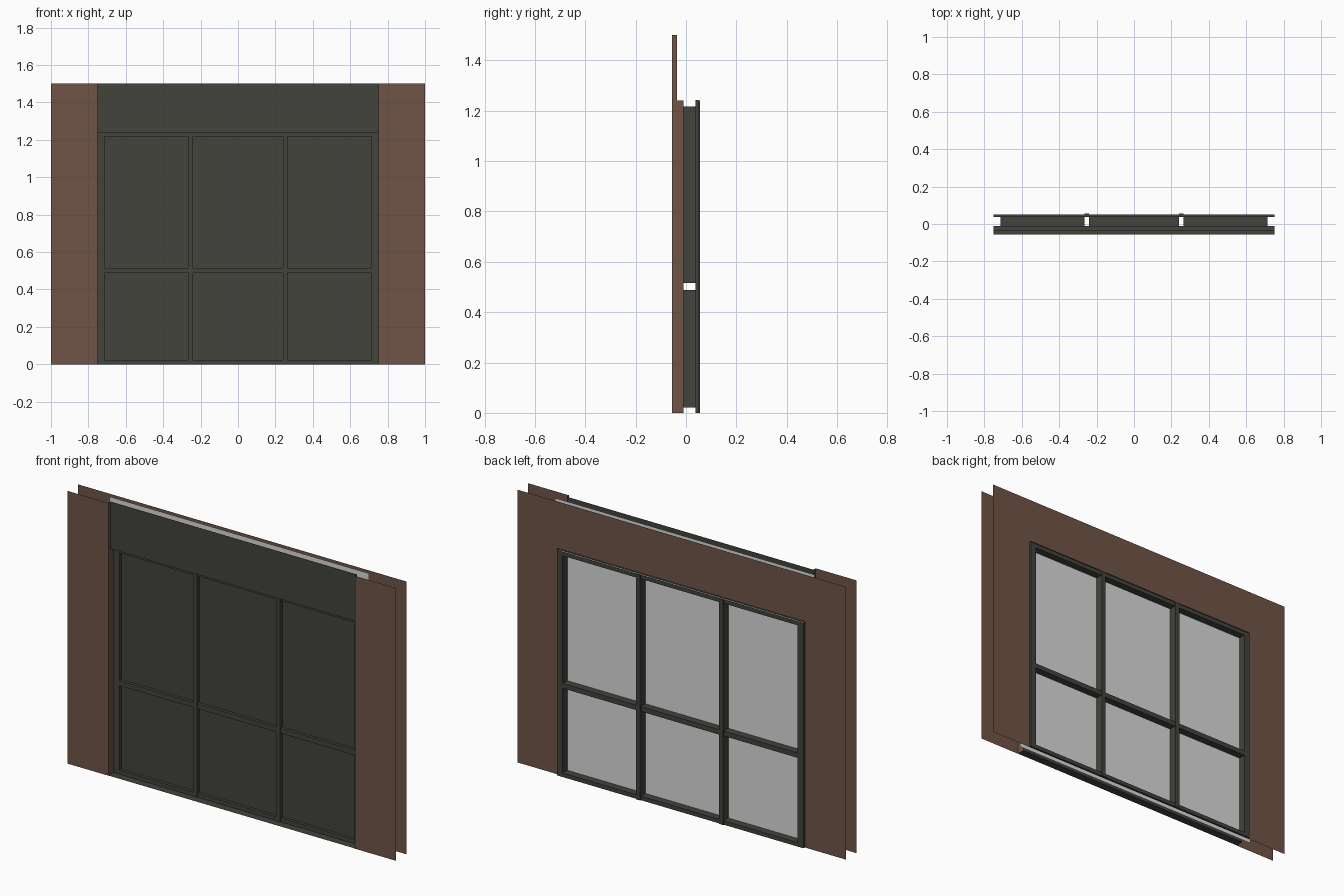
import bpy, bmesh
from mathutils import Vector

if "Cube" in bpy.data.objects:
    bpy.data.objects.remove(bpy.data.objects["Cube"])


def mat(name, rgb):
    m = bpy.data.materials.new(name)
    m.diffuse_color = (*rgb, 1)
    m.use_nodes = True
    m.node_tree.nodes["Principled BSDF"].inputs["Base Color"].default_value = m.diffuse_color
    return m


BROWN = mat("brown wall", (0.16, 0.09, 0.063))
DARK = mat("dark frame", (0.054, 0.056, 0.046))
PALE = mat("pale glass", (0.7, 0.7, 0.7))


class Part:
    """Collects thin rectangles into one object."""

    def __init__(self, name, material):
        self.name, self.material, self.bm = name, material, bmesh.new()

    def rect(self, axis, at, a, b, side):
        """Rectangle at one value of an axis; a, b are the spans of the other two axes."""
        pts = []
        for u, v in ((a[0], b[0]), (a[1], b[0]), (a[1], b[1]), (a[0], b[1])):
            p = [u, v]
            p.insert(axis, at)
            pts.append(self.bm.verts.new(p))
        f = self.bm.faces.new(pts)
        f.normal_update()
        if f.normal[axis] * side < 0:
            f.normal_flip()

    def sheet(self, y, xs, zs, side, hole=lambda i, j: False):
        """Upright sheet split in cells, leaving out the holes."""
        for i in range(len(xs) - 1):
            for j in range(len(zs) - 1):
                if not hole(i, j):
                    self.rect(1, y, xs[i:i + 2], zs[j:j + 2], side)

    def tube(self, xs, ys, zs, side):
        """Four walls round an opening, facing out (1) or in (-1)."""
        for k, s in ((0, -side), (1, side)):
            self.rect(0, xs[k], ys, zs, s)
            self.rect(2, zs[k], xs, ys, s)

    def done(self):
        bmesh.ops.remove_doubles(self.bm, verts=self.bm.verts, dist=1e-5)
        me = bpy.data.meshes.new(self.name)
        self.bm.to_mesh(me)
        self.bm.free()
        me.materials.append(self.material)
        bpy.context.collection.objects.link(bpy.data.objects.new(self.name, me))


FRONT, HEAD, FACE, BACK, TRIM = -0.055, -0.035, -0.01, 0.038, 0.05
W, H, TOP = 0.75, 1.24, 1.5
XS = [-W, -0.715, -0.265, -0.24, 0.24, 0.265, 0.715, W]
ZS = [0, 0.022, 0.488, 0.515, 1.217, H]
pane = lambda i, j: i % 2 == 1 and j % 2 == 1

# front wall strips with their returns into the recess
p = Part("front_wall", BROWN)
for s in (-1, 1):
    p.sheet(FRONT, sorted((s * W, s)), [0, TOP], -1)
    p.rect(0, s * W, (FRONT, HEAD), (H, TOP), -s)
    p.rect(0, s * W, (FRONT, FACE), (0, H), -s)
p.done()

# back wall around the window
p = Part("back_wall", BROWN)
p.sheet(BACK, [-1, -W, W, 1], [0, H, TOP], 1, lambda i, j: i == 1 and j == 0)
p.done()

# header panel, its soffit and the sill
p = Part("header", DARK)
p.sheet(HEAD, [-W, W], [H, TOP], -1)
p.rect(2, H, (-W, W), (HEAD, FACE), -1)
p.done()
p = Part("sill", DARK)
p.rect(2, 0.001, (-W, W), (FRONT, FACE), 1)
p.done()

# hollow window frame: two faces, pane reveals and outer edge of the back trim
p = Part("window_frame", DARK)
p.sheet(FACE, XS, ZS, -1, pane)
p.sheet(TRIM, XS, ZS, 1, pane)
for i in (1, 3, 5):
    for j in (1, 3):
        p.tube(XS[i:i + 2], (FACE, BACK), ZS[j:j + 2], -1)
        p.tube(XS[i:i + 2], (BACK, TRIM), ZS[j:j + 2], -1)
p.tube((-W, W), (BACK, TRIM), (0, H + 0.003), 1)
p.done()

# raised mullion caps on both faces
p = Part("mullion_caps", DARK)
for i in (2, 4):
    xs = XS[i:i + 2]
    for y0, y1, s in ((FACE, FACE - 0.004, -1), (TRIM, TRIM + 0.005, 1)):
        p.sheet(y1, xs, [0, H], s)
        p.tube(xs, sorted((y0, y1)), (0, H), 1)
p.done()

# dark panes in front, pale sheet behind
p = Part("dark_panes", DARK)
for i in (1, 3, 5):
    for j in (1, 3):
        p.sheet(0.007, XS[i:i + 2], ZS[j:j + 2], -1)
p.done()
p = Part("pale_sheet", PALE)
p.sheet(0.01, [-0.79, 0.79], [0, TOP], 1)
p.done()
